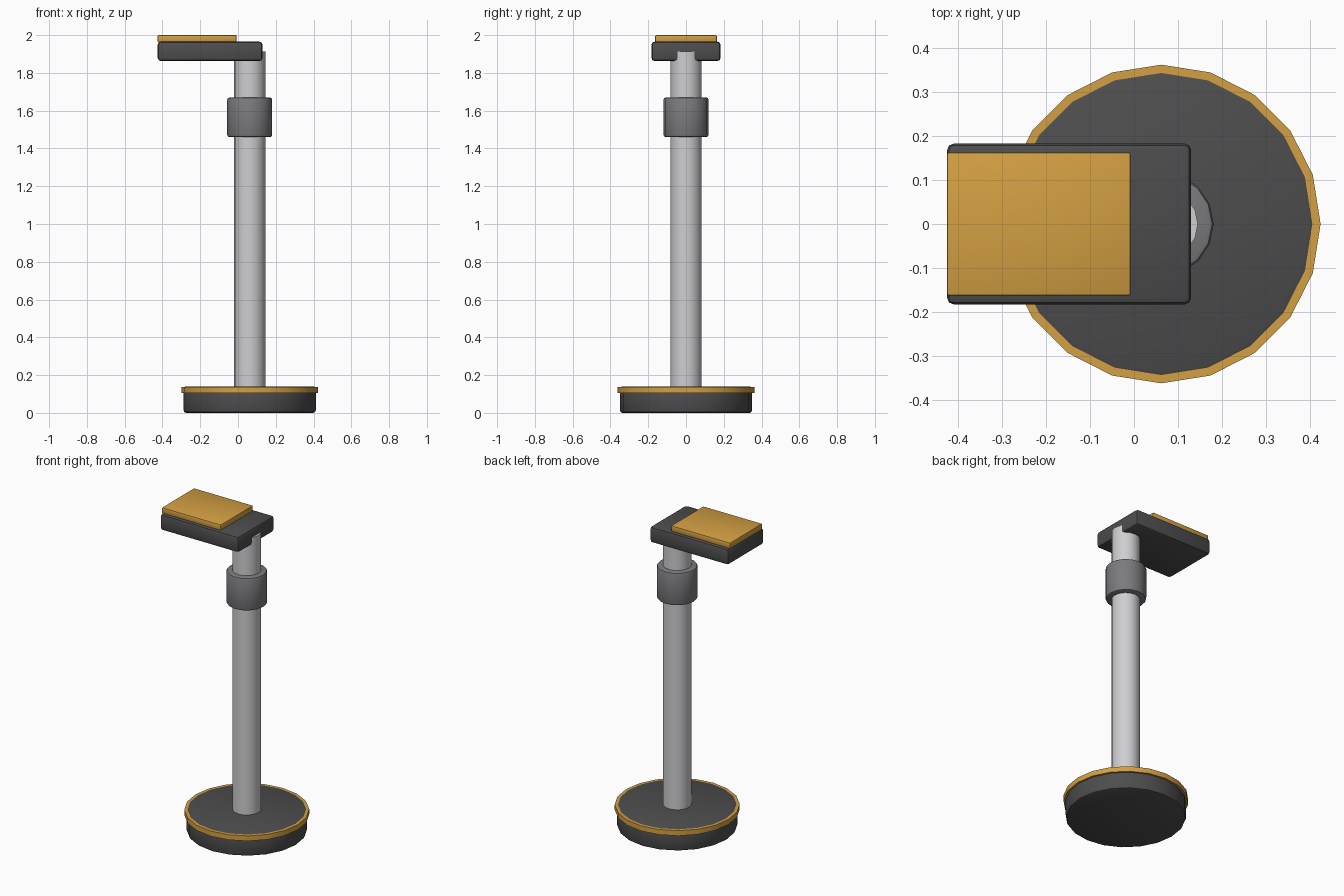
import bpy
import math

if "Cube" in bpy.data.objects:
    bpy.data.objects.remove(bpy.data.objects["Cube"], do_unlink=True)

AXIS_X = 0.062


def material(name, colour):
    mat = bpy.data.materials.new(name)
    mat.use_nodes = True
    mat.diffuse_color = (*colour, 1)
    mat.node_tree.nodes["Principled BSDF"].inputs["Base Color"].default_value = (*colour, 1)
    return mat


charcoal = material("charcoal", (0.075, 0.075, 0.075))
gold = material("gold", (0.65, 0.35, 0.055))
silver = material("silver", (0.62, 0.62, 0.64))
grey = material("grey", (0.2, 0.195, 0.21))


def finish(obj, name, mat, bevel):
    """Name, colour, bevel and shade one part."""
    obj.name = name
    obj.data.materials.append(mat)
    if bevel:
        mod = obj.modifiers.new("Bevel", "BEVEL")
        mod.width = bevel
        mod.segments = 2
        mod.limit_method = "ANGLE"
        mod.angle_limit = math.radians(40)
        bpy.ops.object.modifier_apply(modifier=mod.name)
    bpy.ops.object.shade_smooth_by_angle(angle=math.radians(35))


def cylinder(name, mat, radius, z0, z1, sides, bevel=0):
    # the mesh primitive starts at +y, so a quarter turn is harmless here
    bpy.ops.mesh.primitive_cylinder_add(vertices=sides, radius=radius, depth=z1 - z0,
                                        location=(AXIS_X, 0, (z0 + z1) / 2))
    finish(bpy.context.object, name, mat, bevel)


def box(name, mat, x0, x1, half_y, z0, z1, bevel):
    bpy.ops.mesh.primitive_cube_add(size=1, location=((x0 + x1) / 2, 0, (z0 + z1) / 2))
    obj = bpy.context.object
    obj.scale = (x1 - x0, 2 * half_y, z1 - z0)
    bpy.ops.object.transform_apply(location=False, rotation=False, scale=True)
    finish(obj, name, mat, bevel)


# Round foot with its trim ring
cylinder("base", charcoal, 0.35, 0, 0.141, 20, 0.014)
cylinder("base_trim", gold, 0.362, 0.105, 0.138, 20)

# Upright with clamp collar
cylinder("pole", silver, 0.083, 0.12, 1.912, 16)
cylinder("collar", grey, 0.119, 1.46, 1.67, 16, 0.012)

# Offset arm carrying the pad
box("arm", charcoal, -0.425, 0.13, 0.183, 1.863, 1.965, 0.016)
box("pad", gold, -0.425, -0.008, 0.163, 1.962, 2.0, 0.005)
